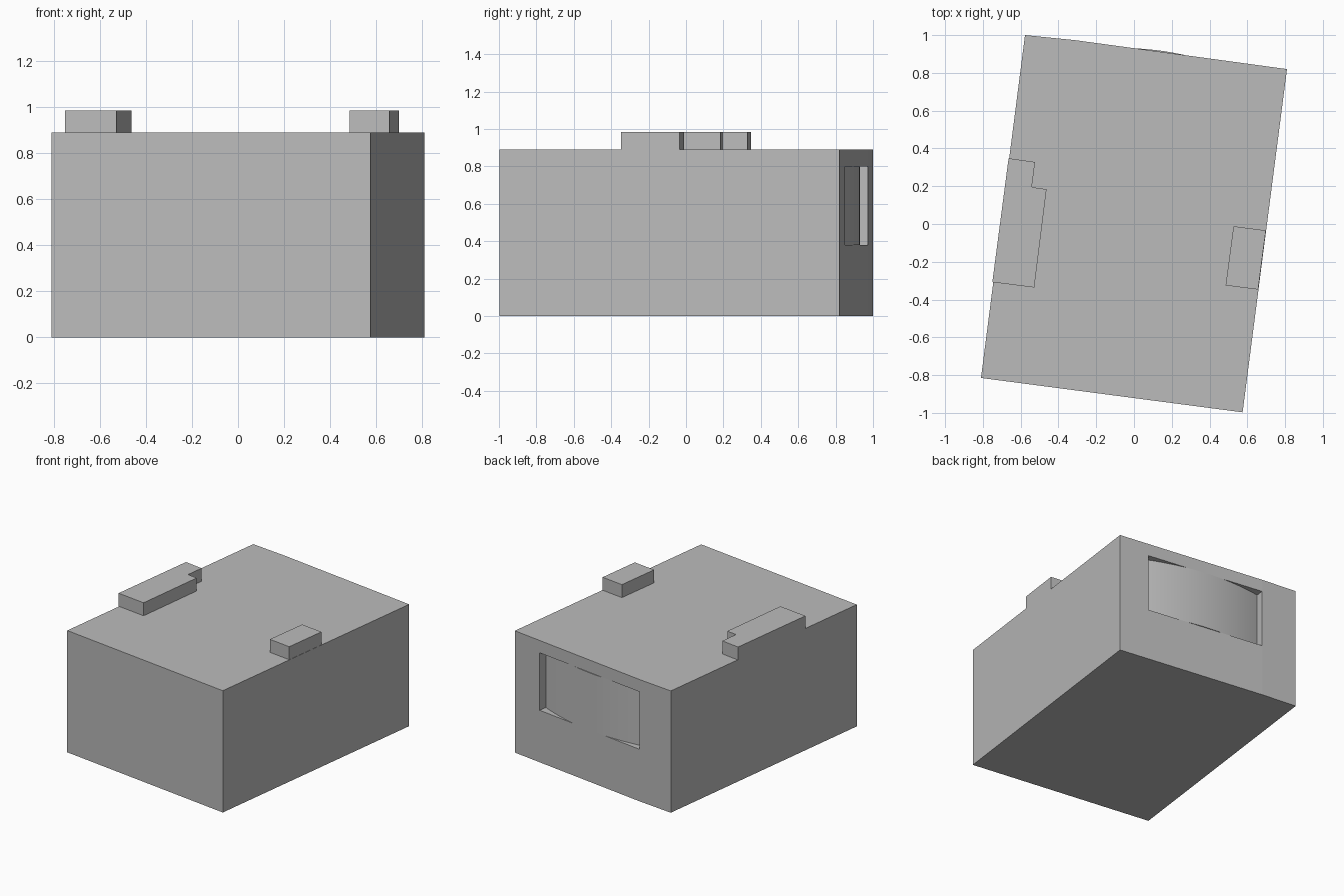
import bpy, bmesh
from mathutils import Vector

cube = bpy.data.objects.get("Cube")
if cube:
    bpy.data.objects.remove(cube, do_unlink=True)

grey = bpy.data.materials.new("plain grey")
grey.use_nodes = True
colour = (0.5, 0.5, 0.5, 1)
grey.diffuse_color = colour
grey.node_tree.nodes["Principled BSDF"].inputs["Base Color"].default_value = colour


def prism(name, outline, bottom, top):
    """Extrude a plan outline from bottom to top."""
    bm = bmesh.new()
    base = bm.faces.new([bm.verts.new((x, y, bottom)) for x, y in outline])
    grown = bmesh.ops.extrude_face_region(bm, geom=[base])
    verts = [g for g in grown["geom"] if isinstance(g, bmesh.types.BMVert)]
    bmesh.ops.translate(bm, verts=verts, vec=(0, 0, top - bottom))
    bmesh.ops.recalc_face_normals(bm, faces=bm.faces)
    mesh = bpy.data.meshes.new(name)
    bm.to_mesh(mesh)
    bm.free()
    mesh.materials.append(grey)
    obj = bpy.data.objects.new(name, mesh)
    bpy.context.collection.objects.link(obj)
    return obj


HEIGHT, ROOF_TOP = 0.89, 0.985
SILL, LINTEL, DEPTH, BULGE = 0.38, 0.80, 0.06, 0.066

# Main block, with a slight bend in the back wall
back_left, bend = Vector((0.81, 0.82)), Vector((-0.31, 0.973))
body = prism("main_block", [(-0.81, -0.815), (0.575, -0.997), back_left,
                            bend, (-0.577, 1.0)], 0, HEIGHT)

# Shallow recess in the back wall
along = (bend - back_left).normalized()
outward = Vector((along.y, -along.x))
start, end = 0.225, 1.125


def on_wall(distance, out):
    return back_left + along * distance + outward * out


cutter = prism("recess_cutter", [on_wall(start, -DEPTH), on_wall(end, -DEPTH),
                                 on_wall(end, 0.1), on_wall(start, 0.1)], SILL, LINTEL)
cutter.hide_render = True
cutter.hide_set(True)
cut = body.modifiers.new("recess", 'BOOLEAN')
cut.object = cutter
cut.solver = 'EXACT'

# Bowed panel filling the recess
steps = 32
bow = []
for i in range(steps + 1):
    t = 2 * i / steps - 1
    bow.append(on_wall(start + (end - start) * i / steps,
                       -DEPTH + BULGE * (1 - t * t)))
panel = prism("bowed_panel", bow, SILL, LINTEL)
bpy.context.view_layer.objects.active = panel
panel.select_set(True)
bpy.ops.object.shade_smooth_by_angle()

# Raised blocks on the roof
prism("right_roof_block", [(-0.75, -0.308), (-0.528, -0.336), (-0.463, 0.184),
                           (-0.541, 0.195), (-0.524, 0.328), (-0.664, 0.348)],
      HEIGHT, ROOF_TOP)
prism("left_roof_block", [(0.485, -0.325), (0.657, -0.347),
                          (0.698, -0.034), (0.527, -0.012)], HEIGHT, ROOF_TOP)
